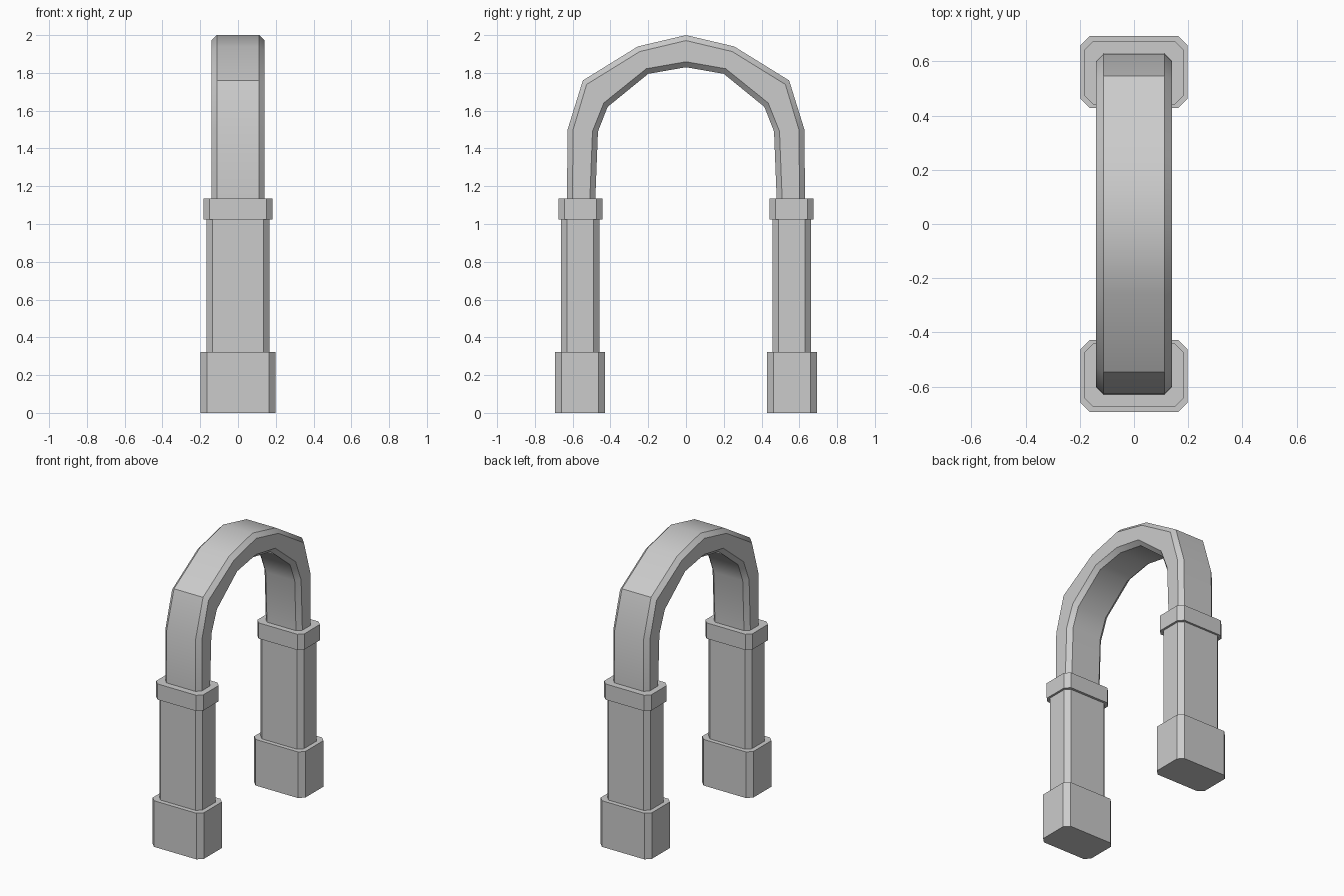
import bpy, bmesh

if "Cube" in bpy.data.objects:
    bpy.data.objects.remove(bpy.data.objects["Cube"])


def loft(name, rings, cap_start=False):
    """Skin a list of equal-sized point rings with quads."""
    bm = bmesh.new()
    loops = [[bm.verts.new(p) for p in ring] for ring in rings]
    for a, b in zip(loops, loops[1:]):
        n = len(a)
        for i in range(n):
            j = (i + 1) % n
            bm.faces.new((a[i], a[j], b[j], b[i]))
    if cap_start:
        bm.faces.new(loops[0][::-1])
    bmesh.ops.recalc_face_normals(bm, faces=bm.faces)
    mesh = bpy.data.meshes.new(name)
    bm.to_mesh(mesh)
    bm.free()
    obj = bpy.data.objects.new(name, mesh)
    bpy.context.collection.objects.link(obj)
    bpy.ops.object.select_all(action='DESELECT')
    obj.select_set(True)
    bpy.context.view_layer.objects.active = obj
    bpy.ops.object.shade_smooth_by_angle()
    return obj


def ring(outer, inner, half, cut):
    """Chamfered rectangle spanning outer to inner point (y, z) and +-half in x."""
    (oy, oz), (iy, iz) = outer, inner
    t = cut / ((oy - iy) ** 2 + (oz - iz) ** 2) ** 0.5

    def at(x, f):
        return (x, oy + (iy - oy) * f, oz + (iz - oz) * f)
    w = half - cut
    return [at(-w, 0), at(w, 0), at(half, t), at(half, 1 - t),
            at(w, 1), at(-w, 1), at(-half, 1 - t), at(-half, t)]


# Pillars: base block, shaft and collar as stepped levels (z, outer y, inner y, half x, chamfer)
levels = [(0.0, 0.693, 0.428, 0.198, 0.034), (0.322, 0.693, 0.428, 0.198, 0.034),
          (0.322, 0.661, 0.458, 0.167, 0.031), (1.025, 0.661, 0.458, 0.167, 0.031),
          (1.025, 0.675, 0.441, 0.182, 0.032), (1.135, 0.675, 0.441, 0.182, 0.032),
          (1.135, 0.63, 0.48, 0.141, 0.029)]
for side, s in (("front", -1), ("back", 1)):
    loft(side + "_pillar",
         [ring((s * o, z), (s * i, z), h, c) for z, o, i, h, c in levels],
         cap_start=True)

# Arch: outer and inner points of each station from collar to crown, mirrored in y
half_arch = [((0.63, 1.135), (0.48, 1.135)), ((0.627, 1.5), (0.466, 1.49)),
             ((0.546, 1.76), (0.415, 1.62)), ((0.255, 1.94), (0.2, 1.795))]
stations = half_arch + [((0, 2.0), (0, 1.83))]
stations += [((-o[0], o[1]), (-i[0], i[1])) for o, i in reversed(half_arch)]
loft("arch", [ring(o, i, 0.141, 0.029) for o, i in stations])
